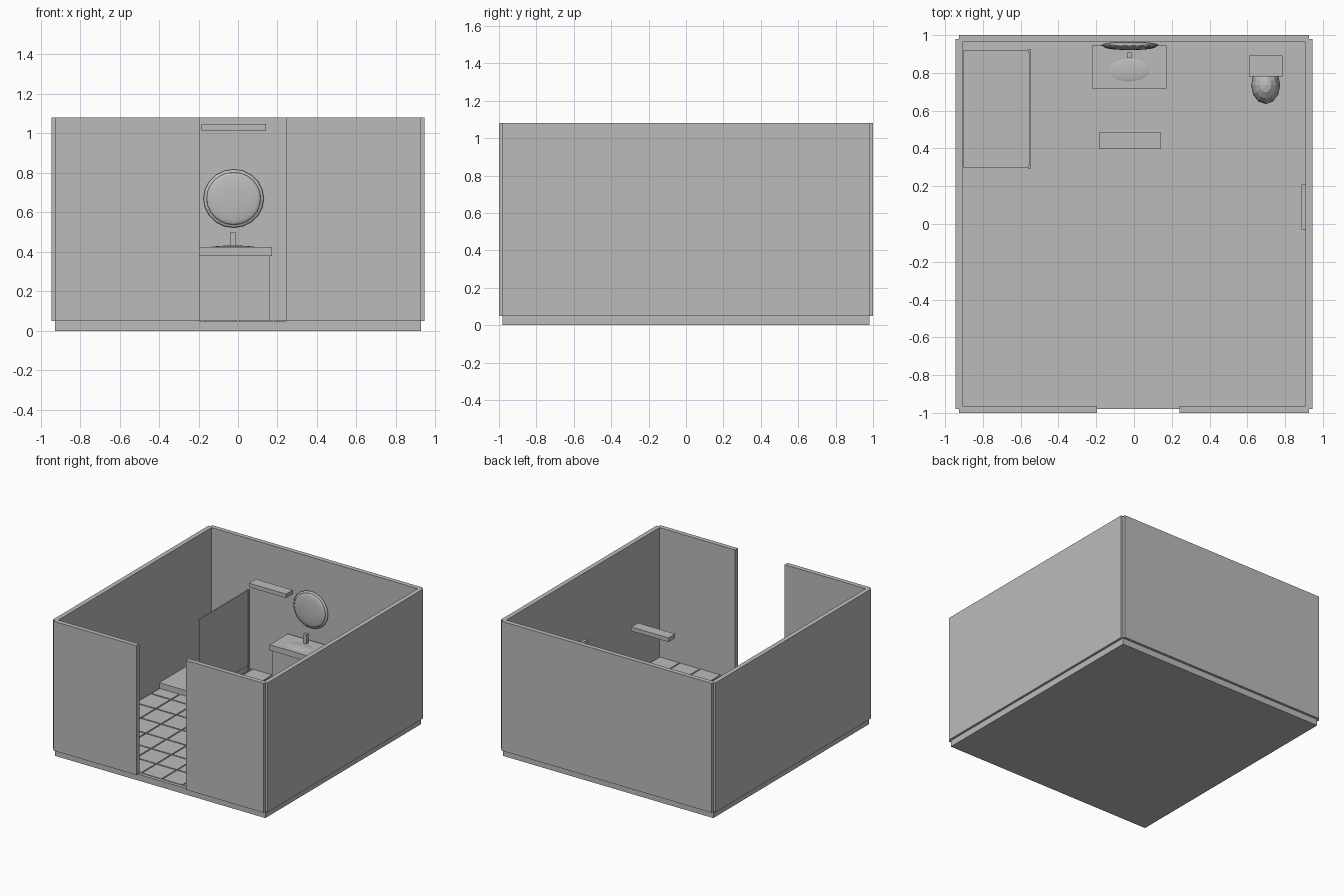
import bpy, bmesh, math
from mathutils import Matrix, Vector

if "Cube" in bpy.data.objects:
    bpy.data.objects.remove(bpy.data.objects["Cube"])

grey = bpy.data.materials.new("plain_grey")
grey.diffuse_color = (0.5, 0.5, 0.5, 1)
grey.use_nodes = True
grey.node_tree.nodes["Principled BSDF"].inputs["Base Color"].default_value = grey.diffuse_color


def finish(name, bm):
    mesh = bpy.data.meshes.new(name)
    bm.to_mesh(mesh)
    bm.free()
    mesh.materials.append(grey)
    obj = bpy.data.objects.new(name, mesh)
    bpy.context.collection.objects.link(obj)
    return obj


def add_box(bm, x0, x1, y0, y1, z0, z1):
    mid = Vector(((x0 + x1) / 2, (y0 + y1) / 2, (z0 + z1) / 2))
    size = Matrix.Diagonal((x1 - x0, y1 - y0, z1 - z0, 1))
    bmesh.ops.create_cube(bm, size=1, matrix=Matrix.Translation(mid) @ size)


def box(name, *bounds):
    bm = bmesh.new()
    add_box(bm, *bounds)
    return finish(name, bm)


def ellipsoid(name, centre, radii, segs, rings, axis_y=False):
    bm = bmesh.new()
    turn = Matrix.Rotation(math.pi / 2, 4, 'X') if axis_y else Matrix()
    bmesh.ops.create_uvsphere(
        bm, u_segments=segs, v_segments=rings, radius=1,
        matrix=Matrix.Translation(centre) @ Matrix.Diagonal((*radii, 1)) @ turn)
    return finish(name, bm)


# Floor slab and walls
FLOOR, TOP = 0.05, 1.08
box("floor", -0.927, 0.927, -0.98, 0.98, 0, FLOOR)
box("left_wall", -0.945, -0.908, -0.98, 0.98, FLOOR, TOP)
box("right_wall", 0.908, 0.945, -0.98, 0.98, FLOOR, TOP)
box("back_wall", -0.927, 0.927, 0.963, 1.0, FLOOR, TOP)
box("front_wall_left", -0.927, -0.195, -1.0, -0.963, FLOOR, TOP)
box("front_wall_right", 0.242, 0.927, -1.0, -0.963, FLOOR, TOP)

# Raised floor tiles with narrow joints
bm = bmesh.new()
N, GAP = 10, 0.005
sx, sy = 1.81 / N, 1.92 / N
for i in range(N):
    for j in range(N):
        x, y = -0.905 + i * sx, -0.96 + j * sy
        add_box(bm, x + GAP, x + sx - GAP, y + GAP, y + sy - GAP, FLOOR, FLOOR + 0.005)
finish("floor_tiles", bm)

# Shower tray, screen and screen posts
box("shower_tray", -0.903, -0.555, 0.30, 0.92, FLOOR, 0.10)
box("shower_screen", -0.555, -0.548, 0.30, 0.92, 0.10, 0.70)
for end, y in (("front", 0.302), ("back", 0.917)):
    box("screen_post_" + end, -0.56, -0.544, y - 0.008, y + 0.008, 0.05, 0.70)

# Vanity with basin and tap
box("vanity_cabinet", -0.213, 0.16, 0.732, 0.935, FLOOR, 0.38)
box("vanity_top", -0.223, 0.172, 0.717, 0.945, 0.38, 0.425)
ellipsoid("basin", (-0.025, 0.815, 0.42), (0.12, 0.067, 0.012), 24, 12)
box("tap", -0.038, -0.012, 0.88, 0.907, 0.425, 0.50)

# Round mirror: lens-shaped frame and glass
ellipsoid("mirror_frame", (-0.022, 0.947, 0.67), (0.153, 0.018, 0.148), 20, 12, True)
ellipsoid("mirror_glass", (-0.022, 0.937, 0.67), (0.137, 0.016, 0.133), 24, 12, True)

# Ceiling lamp
box("lamp", -0.185, 0.143, 0.40, 0.485, 1.015, 1.047)

# Toilet: bowl, foot and tank
ellipsoid("toilet_bowl", (0.697, 0.735, 0.155), (0.077, 0.10, 0.105), 12, 8)
box("toilet_tank", 0.608, 0.785, 0.78, 0.892, 0.13, 0.36)

# Towel on the right wall
box("towel", 0.887, 0.908, -0.03, 0.21, 0.30, 0.55)

# Smooth shading on the rounded mirror and basin
for name in ("basin", "mirror_frame", "mirror_glass"):
    for p in bpy.data.objects[name].data.polygons:
        p.use_smooth = True
